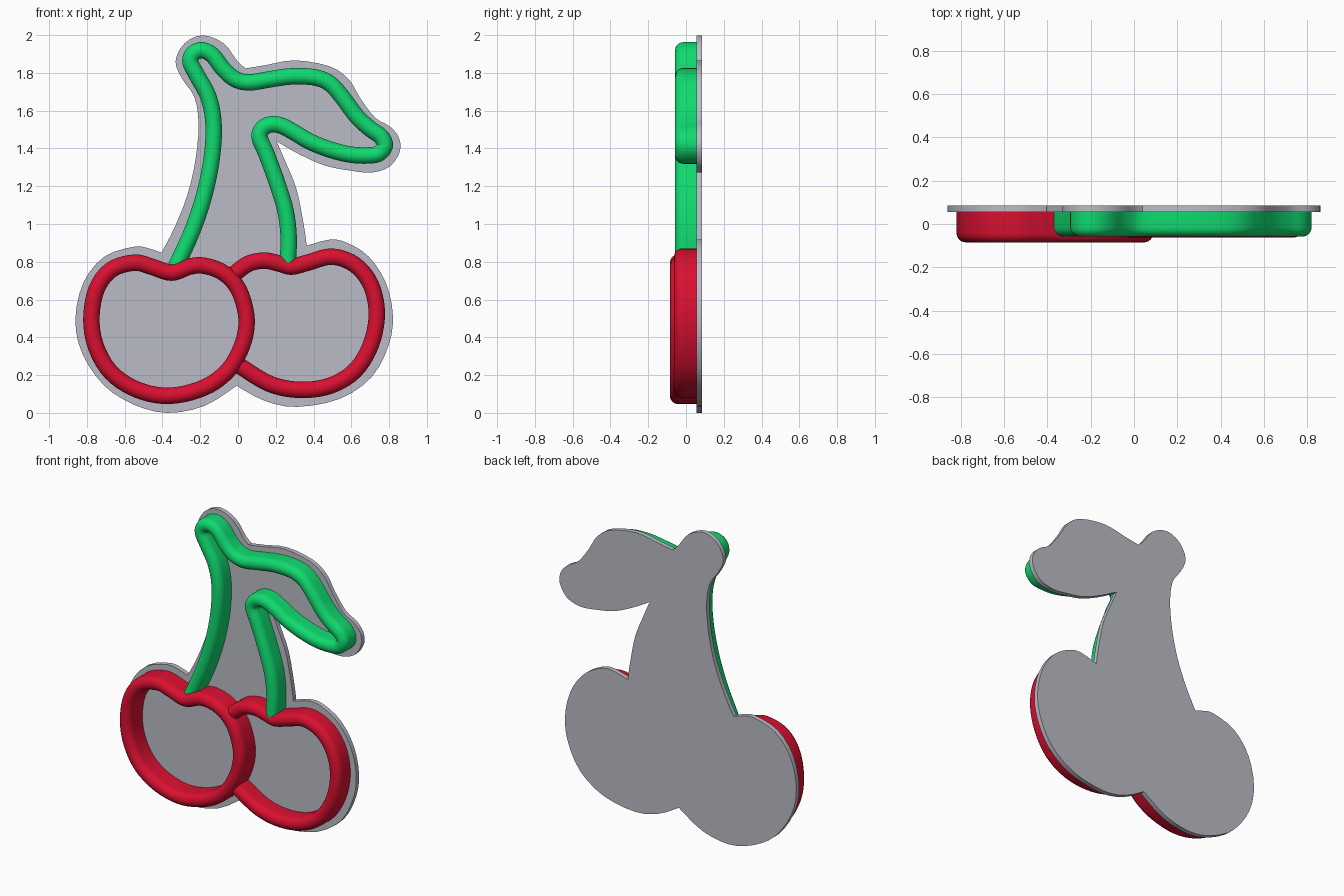
import bpy, bmesh, math
from mathutils import Vector

if "Cube" in bpy.data.objects:
    bpy.data.objects.remove(bpy.data.objects["Cube"])

S = 188.6           # tracing units per model unit
BACK = 0.058        # where the tubes meet the plate


def material(name, rgb):
    m = bpy.data.materials.new(name)
    m.diffuse_color = (*rgb, 1)
    m.use_nodes = True
    m.node_tree.nodes["Principled BSDF"].inputs["Base Color"].default_value = m.diffuse_color
    return m


GREEN = material("leaf green", (0.005, 0.70, 0.16))
RED = material("cherry red", (0.70, 0.005, 0.03))
GREY = material("plate grey", (0.50, 0.50, 0.57))


def spline(pts, closed=False, steps=5):
    """Smooth curve through traced points, as (x, z) vectors."""
    p = [Vector(((x - 238.4) / S, (413 - y) / S)) for x, y in pts]
    n = len(p)
    get = (lambda i: p[i % n]) if closed else (lambda i: p[max(0, min(n - 1, i))])
    out = []
    for i in range(n if closed else n - 1):
        a, b, c, d = get(i - 1), get(i), get(i + 1), get(i + 2)
        for k in range(steps):
            t = k / steps
            out.append(0.5 * (2 * b + (c - a) * t + (2 * a - 5 * b + 4 * c - d) * t * t
                              + (3 * b - a - 3 * c + d) * t ** 3))
    if not closed:
        out.append(p[-1])
    return out


def finish(bm, name, mat):
    bmesh.ops.recalc_face_normals(bm, faces=bm.faces[:])
    me = bpy.data.meshes.new(name)
    bm.to_mesh(me)
    bm.free()
    me.materials.append(mat)
    ob = bpy.data.objects.new(name, me)
    bpy.context.collection.objects.link(ob)
    bpy.context.view_layer.objects.active = ob
    ob.select_set(True)
    bpy.ops.object.shade_smooth_by_angle(angle=math.radians(35))
    ob.select_set(False)


def ridge(name, pts, front, mat, closed=False, r=0.0435):
    """Sweep a round-fronted, straight-sided profile along a flat path."""
    path = spline(pts, closed)
    n = len(path)
    prof = [(r, BACK)]
    prof += [(r * math.cos(math.pi * k / 12), front + r - r * math.sin(math.pi * k / 12))
             for k in range(13)]
    prof += [(-r, BACK)]
    bm = bmesh.new()
    rings = []
    for i, c in enumerate(path):
        if closed:
            t = path[(i + 1) % n] - path[i - 1]
        else:
            t = path[min(i + 1, n - 1)] - path[max(i - 1, 0)]
        t.normalize()
        rings.append([bm.verts.new((c.x - t.y * u, y, c.y + t.x * u)) for u, y in prof])
    m = len(prof)
    for i in range(n if closed else n - 1):
        a, b = rings[i], rings[(i + 1) % n]
        for j in range(m):
            bm.faces.new((a[j], a[(j + 1) % m], b[(j + 1) % m], b[j]))
    if not closed:
        bm.faces.new(rings[0])
        bm.faces.new(rings[-1])
    finish(bm, name, mat)


# Stems and leaf: one continuous green ridge
ridge("stems_and_leaf", [
    (176, 268), (192, 233), (204, 198), (212, 160), (214, 125), (209, 98), (198, 77),
    (191, 63), (194, 54), (203, 51), (213, 56), (224, 70), (236, 80), (250, 83),
    (270, 80), (292, 77), (315, 78), (330, 84), (342, 97), (357, 117), (370, 129),
    (381, 137), (385, 146), (379, 154), (367, 156), (350, 155), (330, 150), (310, 142),
    (293, 132), (281, 126), (271, 125), (263, 129), (260, 138), (267, 155), (278, 185),
    (286, 212), (289, 238), (288, 264)], -0.058, GREEN)

# Cherries: closed ring in front, open ring tucked behind it
ridge("left_cherry", [
    (92, 320), (97, 290), (112, 270), (135, 263), (152, 267), (172, 273), (190, 267),
    (204, 266), (222, 272), (236, 285), (244, 303), (247, 324), (242, 347), (228, 371),
    (204, 388), (170, 396), (138, 390), (112, 373), (97, 348)], -0.085, RED, closed=True)
ridge("right_cherry", [
    (235, 274), (249, 264), (265, 261), (280, 264), (292, 267), (308, 263), (332, 257),
    (355, 265), (371, 285), (377, 314), (371, 345), (355, 371), (330, 386), (300, 390),
    (270, 384), (240, 366)], -0.063, RED)

# Backing plate: outline runs between sharp notches
runs = [
    [(237, 386), (265, 401), (297, 407), (340, 399), (372, 377), (389, 345), (393, 315),
     (386, 283), (369, 257), (347, 243), (330, 240), (307, 246)],
    [(307, 246), (304, 225), (297, 190), (287, 165), (277, 142)],
    [(277, 142), (300, 155), (325, 166), (350, 171), (372, 173), (390, 167), (400, 152),
     (399, 138), (390, 127), (375, 118), (360, 98), (349, 80), (330, 67), (295, 61),
     (265, 66), (246, 69)],
    [(246, 69), (238, 62), (224, 44), (203, 36), (185, 44), (176, 62), (183, 80),
     (195, 98), (199, 125), (196, 160), (188, 195), (175, 228), (162, 253)],
    [(162, 253), (150, 249), (135, 247), (105, 257), (84, 283), (76, 320), (83, 354),
     (105, 386), (135, 405), (168, 413), (205, 406), (237, 386)]]
outline = [p for run in runs for p in spline(run, steps=3)[:-1]]
bm = bmesh.new()
face = bm.faces.new([bm.verts.new((p.x, 0.055, p.y)) for p in outline])
ext = bmesh.ops.extrude_face_region(bm, geom=[face], use_keep_orig=True)
for v in ext["geom"]:
    if isinstance(v, bmesh.types.BMVert):
        v.co.y = 0.085
finish(bm, "backing_plate", GREY)
